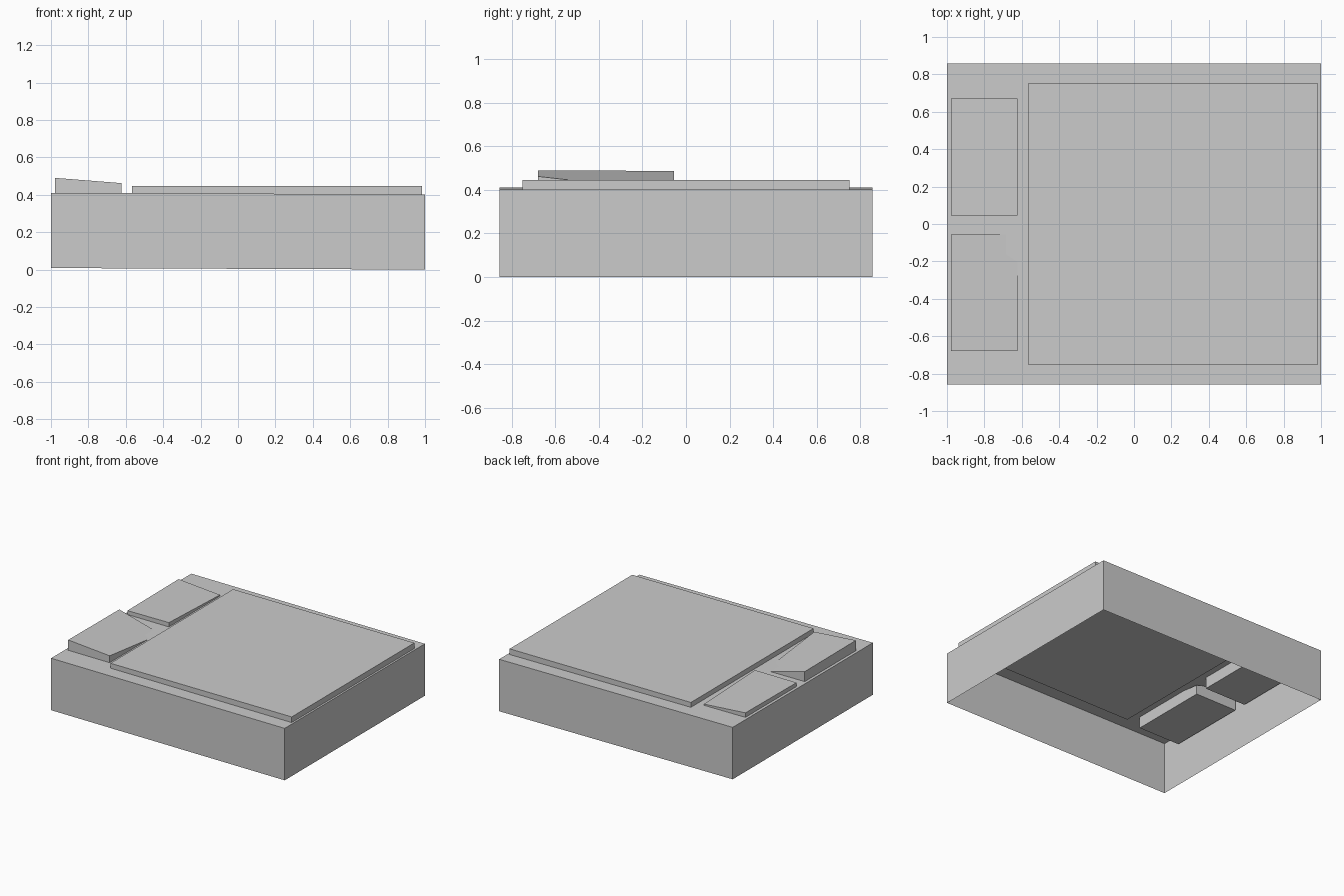
import bpy, bmesh

if "Cube" in bpy.data.objects:
    bpy.data.objects.remove(bpy.data.objects["Cube"])


def block(name, x, y, bottom, top, open_bottom=False):
    """Box with one bottom height and one top height per corner.
    Corner order: (x0,y0) (x1,y0) (x1,y1) (x0,y1)."""
    corners = [(x[0], y[0]), (x[1], y[0]), (x[1], y[1]), (x[0], y[1])]
    bm = bmesh.new()
    low = [bm.verts.new((*c, z)) for c, z in zip(corners, bottom)]
    high = [bm.verts.new((*c, z)) for c, z in zip(corners, top)]
    bm.faces.new(high)
    if not open_bottom:
        bm.faces.new(low[::-1])
    for i in range(4):
        j = (i + 1) % 4
        bm.faces.new((low[i], low[j], high[j], high[i]))
    mesh = bpy.data.meshes.new(name)
    bm.to_mesh(mesh)
    bm.free()
    obj = bpy.data.objects.new(name, mesh)
    bpy.context.collection.objects.link(obj)
    return obj


# Hollow base, open underneath, tilted very slightly
block("base", (-1, 1), (-0.857, 0.857),
      (0.008, 0, 0, 0.008), (0.41, 0.402, 0.402, 0.41), open_bottom=True)

# Large mattress-like top panel
block("large_panel", (-0.567, 0.985), (-0.75, 0.75), [0.398] * 4, [0.446] * 4)

# Front pad, its inner rear corner sinking into the base
block("front_pad", (-0.978, -0.623), (-0.68, -0.055),
      [0.32] * 4, (0.49, 0.462, 0.392, 0.487))

# Rear pad, gently sloping
block("rear_pad", (-0.978, -0.623), (0.045, 0.67),
      [0.32] * 4, (0.44, 0.442, 0.418, 0.445))
